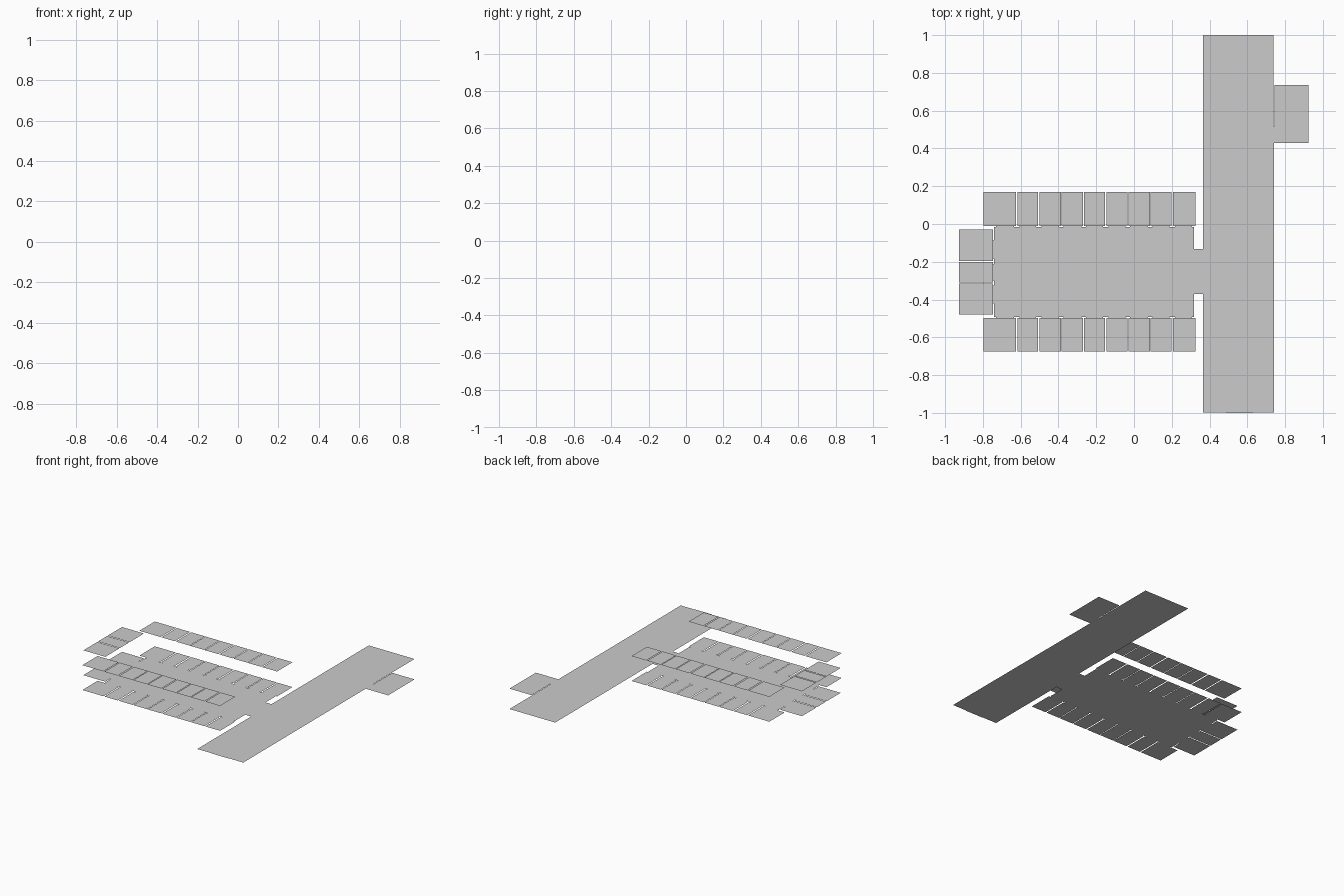
import bpy, bmesh

if "Cube" in bpy.data.objects:
    bpy.data.objects.remove(bpy.data.objects["Cube"])

Z_UP = 0.183                                   # height of the upper storey
HALL = (-0.741, 0.318, -0.492, -0.015)         # x0, x1, y0, y1
BACK = (-0.010, 0.169)                         # inner and outer y of the back rooms
FRONT = (-0.497, -0.674)                       # inner and outer y of the front rooms
END = (-0.747, -0.926)                         # inner and outer x of the end rooms
NECK = 0.010                                   # wall stub beside each doorway

# Room extents along each row
ROW_X = [(-0.797, -0.625), (-0.617, -0.509), (-0.500, -0.387), (-0.383, -0.269),
         (-0.265, -0.154), (-0.146, -0.035), (-0.030, 0.084), (0.088, 0.198),
         (0.206, 0.326)]
ROW_Y = [(-0.028, -0.195), (-0.201, -0.309), (-0.315, -0.478)]


def sheet(name, outlines, z):
    """Flat floor object with one face per closed outline."""
    bm = bmesh.new()
    for pts in outlines:
        bm.faces.new([bm.verts.new((x, y, z)) for x, y in pts])
    bm.normal_update()
    for f in bm.faces:
        if f.normal.z < 0:
            f.normal_flip()
    me = bpy.data.meshes.new(name)
    bm.to_mesh(me)
    bm.free()
    ob = bpy.data.objects.new(name, me)
    bpy.context.collection.objects.link(ob)
    return ob


def rect(x0, x1, y0, y1):
    return [(x0, y0), (x1, y0), (x1, y1), (x0, y1)]


def bay(n0, n1, s, e, hall, inner, outer):
    """Outline of a room entered from the hall, walked from s to e."""
    return [(n0, hall), (n0, inner), (s, inner), (s, outer),
            (e, outer), (e, inner), (n1, inner), (n1, hall)]


# Ground floor: cross hall, side room, main hall and open rooms in one outline
hx0, hx1, hy0, hy1 = HALL
p = [(0.366, -0.997), (0.488, -0.997), (0.488, -1), (0.63, -1), (0.63, -0.997), (0.741, -0.997)]
p += [(0.741, 0.428), (0.924, 0.428), (0.924, 0.736), (0.743, 0.736),
      (0.743, 0.515), (0.739, 0.515), (0.739, 1), (0.366, 1)]
p += [(0.366, -0.133), (hx1, -0.133), (hx1, hy1)]
for a, b in reversed(ROW_X):
    p += bay(min(b, hx1) - NECK, max(a, hx0) + NECK, b, a, hy1, *BACK)
p.append((hx0, hy1))
for t, b in ROW_Y:
    n0, n1 = min(t - NECK, -0.085), max(b + NECK, -0.420)
    p += [(x, y) for y, x in bay(n0, n1, t, b, hx0, *END)]
p.append((hx0, hy0))
for a, b in ROW_X:
    p += bay(max(a, hx0) + NECK, min(b, hx1) - NECK, a, b, hy0, *FRONT)
p += [(hx1, hy0), (hx1, -0.370), (0.366, -0.370)]
sheet("ground_floor", [p], 0)

# Upper storey: separate room floors
sheet("upper_back_rooms", [rect(a, b, *BACK) for a, b in ROW_X], Z_UP)
sheet("upper_front_rooms", [rect(a, b, *FRONT) for a, b in ROW_X], Z_UP)
sheet("upper_end_rooms", [rect(*END, a, b) for a, b in ROW_Y], Z_UP)
